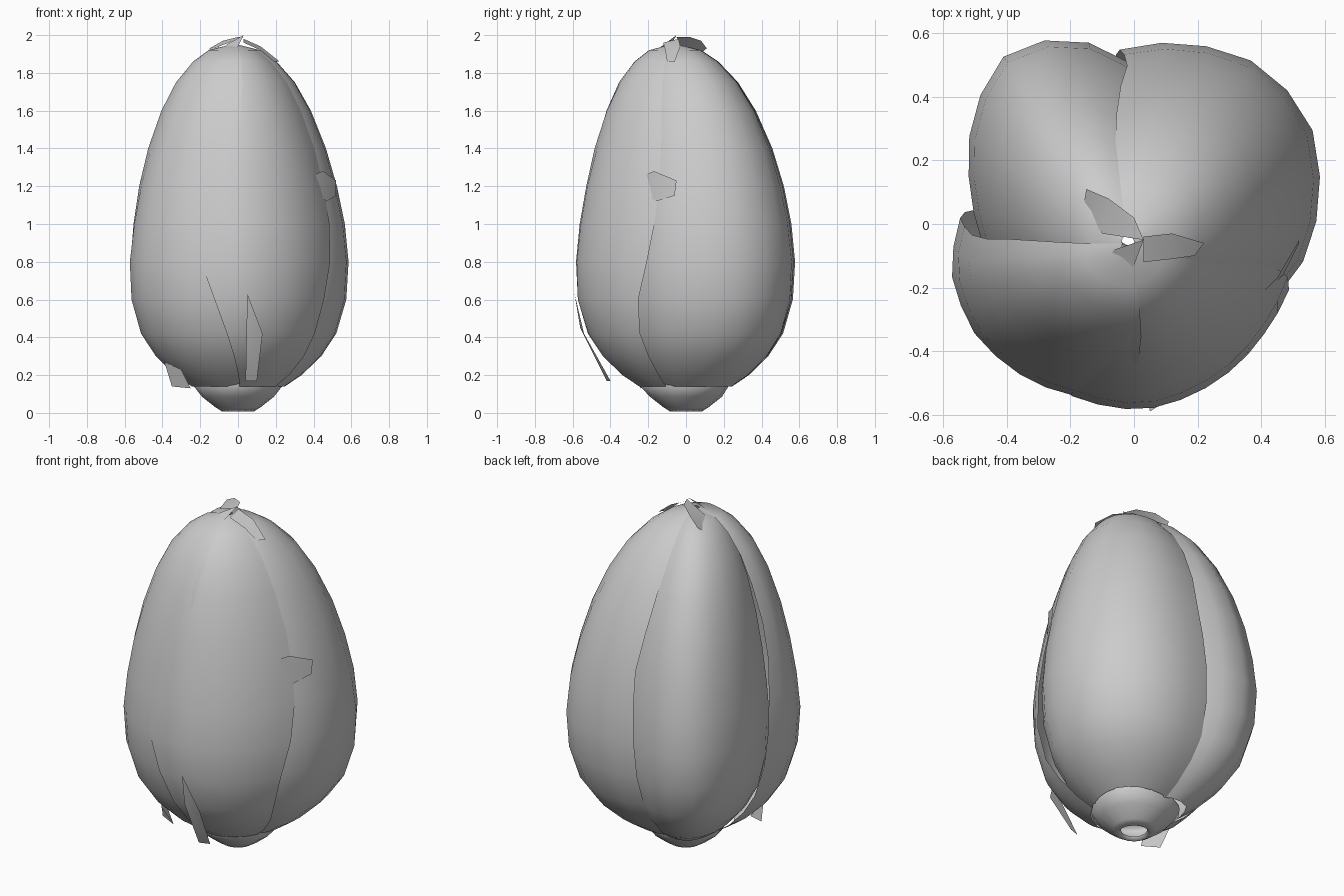
import bpy, bmesh
from math import sin, cos, radians, pi


def lerp_table(table, t):
    """Piecewise linear lookup in a list of (key, value)."""
    if t <= table[0][0]:
        return table[0][1]
    for (a, va), (b, vb) in zip(table, table[1:]):
        if t <= b:
            return va + (vb - va) * (t - a) / (b - a)
    return table[-1][1]


def make_object(name, verts, faces):
    mesh = bpy.data.meshes.new(name)
    mesh.from_pydata(verts, [], faces)
    bm = bmesh.new()
    bm.from_mesh(mesh)
    bmesh.ops.remove_doubles(bm, verts=bm.verts, dist=0.0005)
    bmesh.ops.recalc_face_normals(bm, faces=bm.faces)
    bm.to_mesh(mesh)
    bm.free()
    obj = bpy.data.objects.new(name, mesh)
    bpy.context.collection.objects.link(obj)
    for p in mesh.polygons:
        p.use_smooth = True
    return obj


def grid_faces(rows, cols):
    return [(r * cols + c, r * cols + c + 1, (r + 1) * cols + c + 1, (r + 1) * cols + c)
            for r in range(rows - 1) for c in range(cols - 1)]


# Side profile of the bud, height -> radius
PROFILE = [(0.14, 0.25), (0.2, 0.34), (0.3, 0.445), (0.42, 0.525), (0.6, 0.578), (0.8, 0.59),
           (1.0, 0.57), (1.2, 0.532), (1.4, 0.478), (1.6, 0.402), (1.75, 0.32),
           (1.86, 0.225), (1.92, 0.14), (1.95, 0.02)]
COLS = 11


def petal(name, start, end, section, lean=0.0):
    """start/end: height -> edge angle; section: angle -> radius at the widest height."""
    verts = []
    for z, rad in PROFILE:
        a0, a1 = lerp_table(start, z), lerp_table(end, z)
        k = max(0.0, (z - 1.0) / 0.95)
        cx, cy = -0.02 * k, -0.06 * k * k
        for c in range(COLS):
            u = c / (COLS - 1)
            ang = a0 + (a1 - a0) * u
            r = rad * lerp_table(section, ang) / 0.59
            r *= 1 + lean * (z - 1.2) * u ** 3
            verts.append((cx + r * cos(radians(ang)), cy + r * sin(radians(ang)), z))
    return make_object(name, verts, grid_faces(len(PROFILE), COLS))


# Four overlapping petals
petal("petal_front_right",
      [(0.15, -88), (0.5, -99), (0.8, -110), (1.2, -111), (1.5, -105), (1.9, -92)],
      [(0.2, -28), (0.5, -32), (0.9, -20), (1.3, -16), (1.9, -18)],
      [(-112, 0.575), (-87, 0.585), (-63, 0.56), (-39, 0.535), (-25, 0.53), (-15, 0.53)])
petal("petal_back_right",
      [(0.2, -40), (1.9, -38)],
      [(0.2, 100), (0.6, 96), (1.2, 92), (1.9, 100)],
      [(-40, 0.47), (-28, 0.50), (-15, 0.54), (6, 0.585), (30, 0.64), (51, 0.64),
       (72, 0.595), (90, 0.56), (100, 0.54)])
petal("petal_back_left",
      [(0.2, 80), (1.9, 80)], [(0.2, 200), (1.9, 200)],
      [(80, 0.47), (92, 0.51), (100, 0.56), (110, 0.63), (129, 0.67), (146, 0.61),
       (167, 0.53), (180, 0.495), (200, 0.46)])
petal("petal_front_left",
      [(0.2, 172), (0.8, 178), (1.3, 185), (1.9, 182)],
      [(0.2, 274), (1.2, 266), (1.9, 280)],
      [(172, 0.54), (180, 0.55), (194, 0.595), (215, 0.61), (236, 0.595), (260, 0.57), (280, 0.57)],
      lean=0.06)

# Cup at the base, open underneath, with a slightly wavy rim
SIDES = 16
cup = [(0.07, 0.03), (0.085, 0.008), (0.12, 0.03), (0.19, 0.085), (0.237, 0.145),
       (0.232, 0.17), (0.2, 0.185)]
verts = []
for i, (r, z) in enumerate(cup):
    for s in range(SIDES + 1):
        a = 2 * pi * s / SIDES
        wave = 1 + (0.04 * sin(3 * a) if i > 3 else 0)
        verts.append((r * wave * cos(a), r * wave * sin(a), z))
make_object("base_cup", verts, grid_faces(len(cup), SIDES + 1))


# Loose petal tips and torn edges, each a narrow folded strip of points
def sliver(name, left, right):
    make_object(name, left + right, grid_faces(2, len(left)))


sliver("tip_front",
       [(0.03, -0.05, 2.0), (-0.06, -0.08, 1.95), (-0.15, -0.17, 1.86), (-0.21, -0.27, 1.7)],
       [(0.03, -0.05, 2.0), (0.0, -0.13, 1.94), (-0.08, -0.21, 1.87), (-0.21, -0.27, 1.7)])
sliver("tip_back",
       [(-0.15, 0.11, 1.93), (-0.08, 0.08, 1.97), (0.0, 0.02, 1.99)],
       [(-0.16, 0.05, 1.88), (-0.1, -0.03, 1.94), (0.03, -0.05, 1.99)])
sliver("tip_right",
       [(0.03, -0.04, 1.98), (0.12, -0.03, 1.94), (0.22, -0.06, 1.86)],
       [(0.03, -0.12, 1.96), (0.12, -0.11, 1.92), (0.19, -0.1, 1.86)])
sliver("torn_edge_right",
       [(0.38, -0.24, 1.25), (0.45, -0.17, 1.28), (0.52, -0.05, 1.23)],
       [(0.41, -0.22, 1.17), (0.47, -0.16, 1.12), (0.52, -0.06, 1.15)])
sliver("torn_edge_front",
       [(0.05, -0.59, 0.63), (0.045, -0.56, 0.45), (0.04, -0.42, 0.17)],
       [(0.05, -0.59, 0.63), (0.13, -0.54, 0.42), (0.1, -0.4, 0.17)])
sliver("torn_edge_lower_left",
       [(-0.39, -0.16, 0.27), (-0.35, -0.2, 0.14)],
       [(-0.3, -0.28, 0.23), (-0.25, -0.24, 0.13)])
